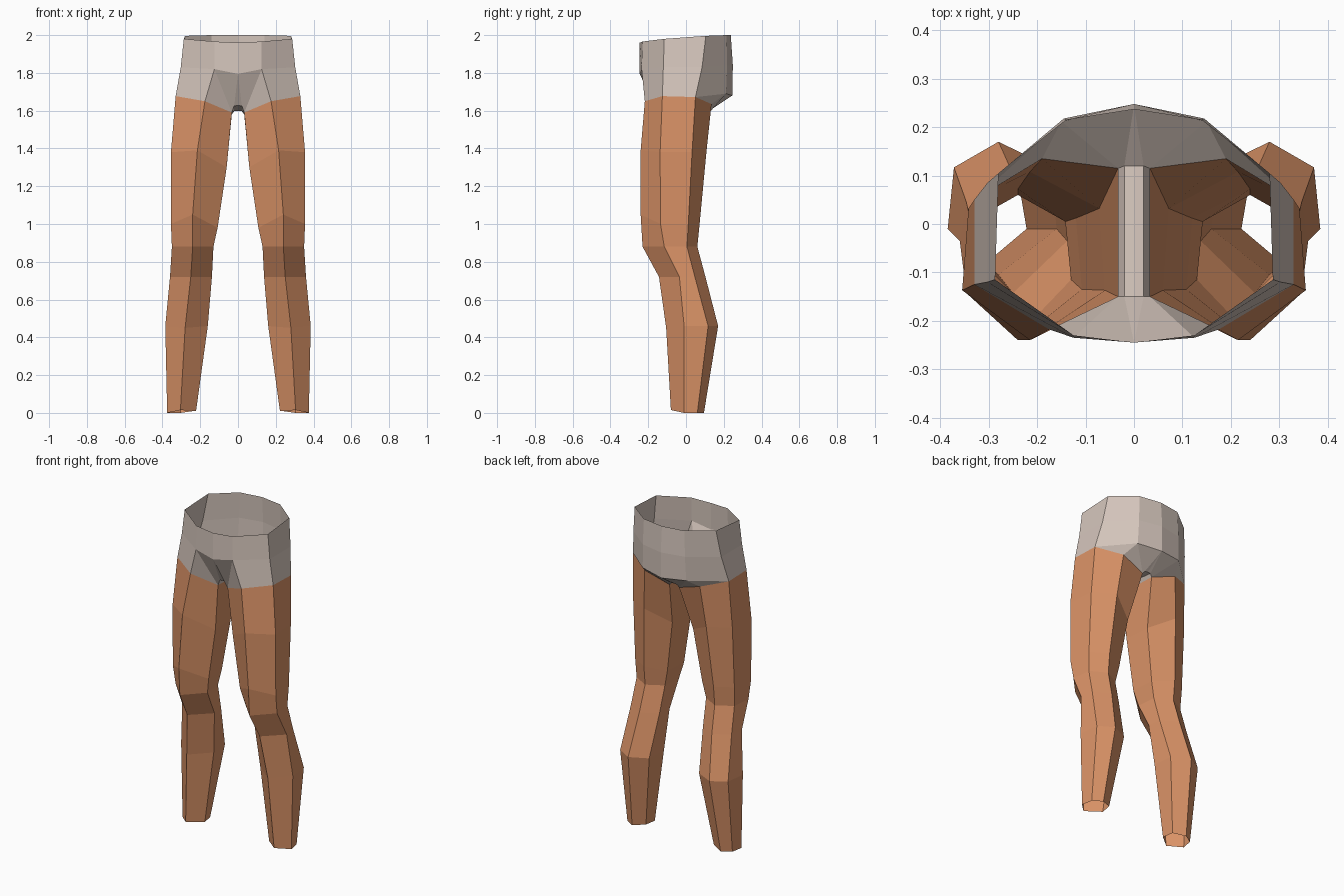
import bpy, bmesh

if "Cube" in bpy.data.objects:
    bpy.data.objects.remove(bpy.data.objects["Cube"])


def material(name, rgb):
    m = bpy.data.materials.new(name)
    m.diffuse_color = (*rgb, 1)
    m.use_nodes = True
    m.node_tree.nodes["Principled BSDF"].inputs["Base Color"].default_value = m.diffuse_color
    return m


skin = material("warm tan", (0.70, 0.29, 0.135))
cloth = material("pale beige grey", (0.66, 0.56, 0.50))


def mirrored(name, verts, faces, mat):
    """Half mesh on +x, mirrored across x = 0."""
    mesh = bpy.data.meshes.new(name)
    mesh.from_pydata(verts, [], faces)
    mesh.materials.append(mat)
    bm = bmesh.new()
    bm.from_mesh(mesh)
    bmesh.ops.recalc_face_normals(bm, faces=bm.faces)
    bm.to_mesh(mesh)
    bm.free()
    ob = bpy.data.objects.new(name, mesh)
    bpy.context.collection.objects.link(ob)
    mod = ob.modifiers.new("mirror", 'MIRROR')
    mod.merge_threshold = 0.001
    return ob


# Hem loop shared by the shorts and the leg:
# front, outer front, outer back, back, inner back, inner front
hem = [(.175, -.218, 1.65), (.33, -.125, 1.677), (.33, .05, 1.672),
       (.19, .135, 1.635), (.033, .115, 1.58), (.033, -.15, 1.59)]

# Leg sections: z, z front, z inner, x inner, x middle, x outer,
# y front, y middle front, y middle back, y back
sections = [
    (1.38, 1.39, 1.30, .060, .215, .355, -.240, -.137, .032, .108),
    (1.00, 1.05, 0.98, .108, .240, .355, -.240, -.135, .012, .072),
    (0.88, 0.88, 0.88, .130, .240, .350, -.230, -.115, .005, .060),
    (0.72, 0.72, 0.72, .138, .250, .360, -.143, -.035, .047, .103),
    (0.46, 0.45, 0.46, .160, .280, .385, -.105, -.010, .117, .170),
    (0.00, 0.015, 0.01, .222, .305, .375, -.080, -.010, .060, .095),
]
rings = [hem]
for z, zf, zi, xi, xm, xo, yf, ya, yb, yr in sections:
    rings.append([(xm, yf, zf), (xo, ya, z), (xo - .013, yb, z),
                  (xm, yr, z), (xi + .012, yb, zi), (xi, ya, zi)])

# Legs: open six-sided tubes
leg_verts = [v for r in rings for v in r]
leg_faces = [(a * 6 + i, a * 6 + (i + 1) % 6, a * 6 + 6 + (i + 1) % 6, a * 6 + 6 + i)
             for a in range(len(rings) - 1) for i in range(6)]
mirrored("legs", leg_verts, leg_faces, skin)

# Shorts: waist and hip loops from front centre to back centre
waist = [(0, -.245, 1.96), (.125, -.23, 1.966), (.287, -.115, 1.98),
         (.28, .105, 1.996), (.14, .215, 2.0), (0, .237, 2.0)]
hip = [(0, -.245, 1.795), (.125, -.235, 1.82), (.303, -.12, 1.83),
       (.303, .085, 1.83), (.145, .218, 1.84), (0, .248, 1.84)]
# seat corner, seat centre, gusset front (side, centre), gusset back (side, centre)
extra = [(.15, .212, 1.69), (0, .245, 1.68),
         (.02, -.15, 1.625), (0, -.15, 1.627), (.02, .12, 1.597), (0, .12, 1.598)]
short_verts = waist + hip + hem + extra
F, OF, OB, B, IB, IF = range(12, 18)
SC, S0, GF, GF0, GB, GB0 = range(18, 24)
short_faces = [(i, i + 1, i + 7, i + 6) for i in range(5)]
short_faces += [
    (7, 8, OF, F), (8, 9, OB, OF), (9, 10, SC, OB), (10, 11, S0, SC),   # hips and seat
    (7, F, IF), (6, 7, IF, GF), (6, GF, GF0),                           # front crotch
    (OB, SC, B), (SC, IB, B), (SC, S0, GB, IB), (S0, GB0, GB),          # under the seat
    (IF, IB, GB, GF), (GF, GB, GB0, GF0),                               # gusset
]
mirrored("shorts", short_verts, short_faces, cloth)
